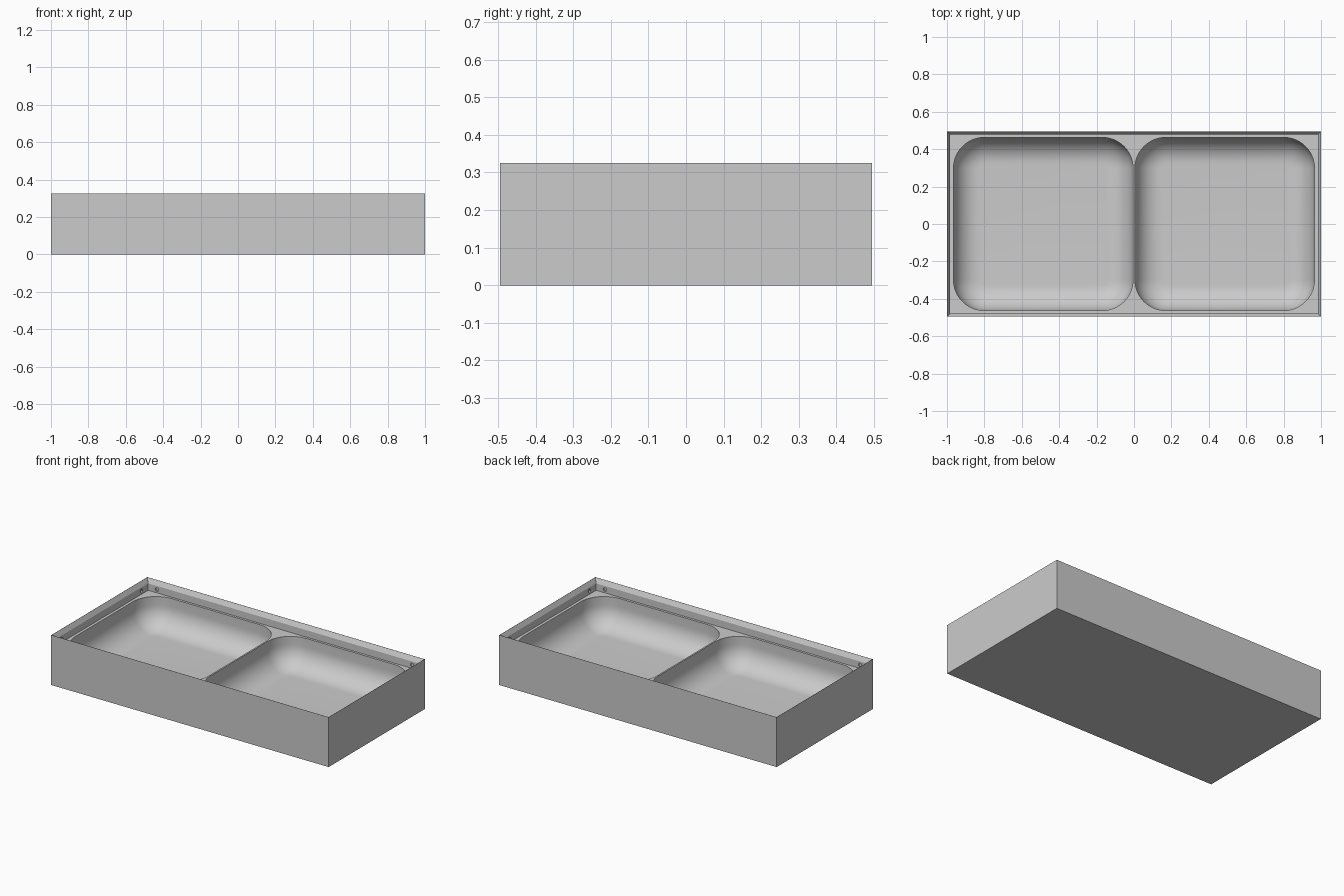
import bpy, bmesh
from math import sin, cos, pi
from mathutils import Matrix, Vector

if "Cube" in bpy.data.objects:
    bpy.data.objects.remove(bpy.data.objects["Cube"], do_unlink=True)

HALF_X, HALF_Y, HEIGHT = 1.0, 0.495, 0.325
RIM = 0.017          # rim slope width
DECK = 0.25          # height of the sunken deck
FLOOR = 0.055        # height of the basin floors
CORNER, FILLET = 0.165, 0.14

grey = bpy.data.materials.new("grey")
grey.use_nodes = True
colour = (0.6, 0.6, 0.6, 1)
grey.diffuse_color = colour
grey.node_tree.nodes["Principled BSDF"].inputs["Base Color"].default_value = colour


def outline(hx, hy, z, radius=0, steps=12):
    """Rectangle ring with optional rounded corners."""
    if not radius:
        return [(hx, hy, z), (-hx, hy, z), (-hx, -hy, z), (hx, -hy, z)]
    ring = []
    for q, (sx, sy) in enumerate([(1, 1), (-1, 1), (-1, -1), (1, -1)]):
        for i in range(steps + 1):
            a = (q + i / steps) * pi / 2
            ring.append((sx * (hx - radius) + radius * cos(a),
                         sy * (hy - radius) + radius * sin(a), z))
    return ring


def loft(name, rings, x=0):
    """Closed solid through a stack of rings, bottom first."""
    bm = bmesh.new()
    rows = [[bm.verts.new((p[0] + x, p[1], p[2])) for p in r] for r in rings]
    n = len(rows[0])
    for low, high in zip(rows, rows[1:]):
        for i in range(n):
            j = (i + 1) % n
            bm.faces.new((low[i], low[j], high[j], high[i]))
    bm.faces.new(rows[0][::-1])
    bm.faces.new(rows[-1])
    bmesh.ops.recalc_face_normals(bm, faces=bm.faces)
    return finish(name, bm)


def finish(name, bm):
    mesh = bpy.data.meshes.new(name)
    bm.to_mesh(mesh)
    bm.free()
    mesh.materials.append(grey)
    ob = bpy.data.objects.new(name, mesh)
    bpy.context.collection.objects.link(ob)
    return ob


def carve(target, cutter):
    cutter.hide_render = True
    mod = target.modifiers.new("carve", "BOOLEAN")
    mod.operation, mod.solver, mod.object = "DIFFERENCE", "EXACT", cutter
    bpy.context.view_layer.objects.active = target
    bpy.ops.object.modifier_apply(modifier=mod.name)
    bpy.data.objects.remove(cutter, do_unlink=True)


# Outer block
body = loft("double_basin", [outline(HALF_X, HALF_Y, 0),
                             outline(HALF_X, HALF_Y, HEIGHT)])

# Sunken deck with a sloped rim that comes to a thin top edge
edge = 0.001
ix, iy = HALF_X - RIM, HALF_Y - RIM
carve(body, loft("deck_cutter", [
    outline(ix, iy, DECK),
    outline(ix, iy, HEIGHT - 0.03),
    outline(HALF_X - edge, HALF_Y - edge, HEIGHT),
    outline(HALF_X - edge, HALF_Y - edge, HEIGHT + 0.1)]))

# Two basins with rounded corners and a filleted floor
bowl = []
for i in range(13):
    a = i / 12 * pi / 2
    inset = FILLET * (1 - sin(a))
    bowl.append(outline(0.48 - inset, 0.463 - inset,
                        FLOOR + FILLET * (1 - cos(a)), CORNER - inset))
bowl.append(outline(0.48, 0.463, DECK + 0.03, CORNER))
for side in (-1, 1):
    carve(body, loft("basin_cutter", bowl, side * 0.485))

# Shallow fixing holes in the inner walls near each corner
holes = bmesh.new()
for sx in (-1, 1):
    for sy in (-1, 1):
        for pos, axis in (((sx * 0.92, sy * iy, 0.272), (0, 1, 0)),
                          ((sx * ix, sy * 0.41, 0.272), (1, 0, 0))):
            turn = Vector(axis).to_track_quat("Z", "Y").to_matrix().to_4x4()
            bmesh.ops.create_cone(holes, cap_ends=True, segments=16,
                                  radius1=0.012, radius2=0.012, depth=0.016,
                                  matrix=Matrix.Translation(pos) @ turn)
carve(body, finish("hole_cutter", holes))

# Smooth bowls, crisp edges
bpy.ops.object.select_all(action="DESELECT")
body.select_set(True)
bpy.context.view_layer.objects.active = body
bpy.ops.object.shade_smooth_by_angle(angle=pi / 9)
